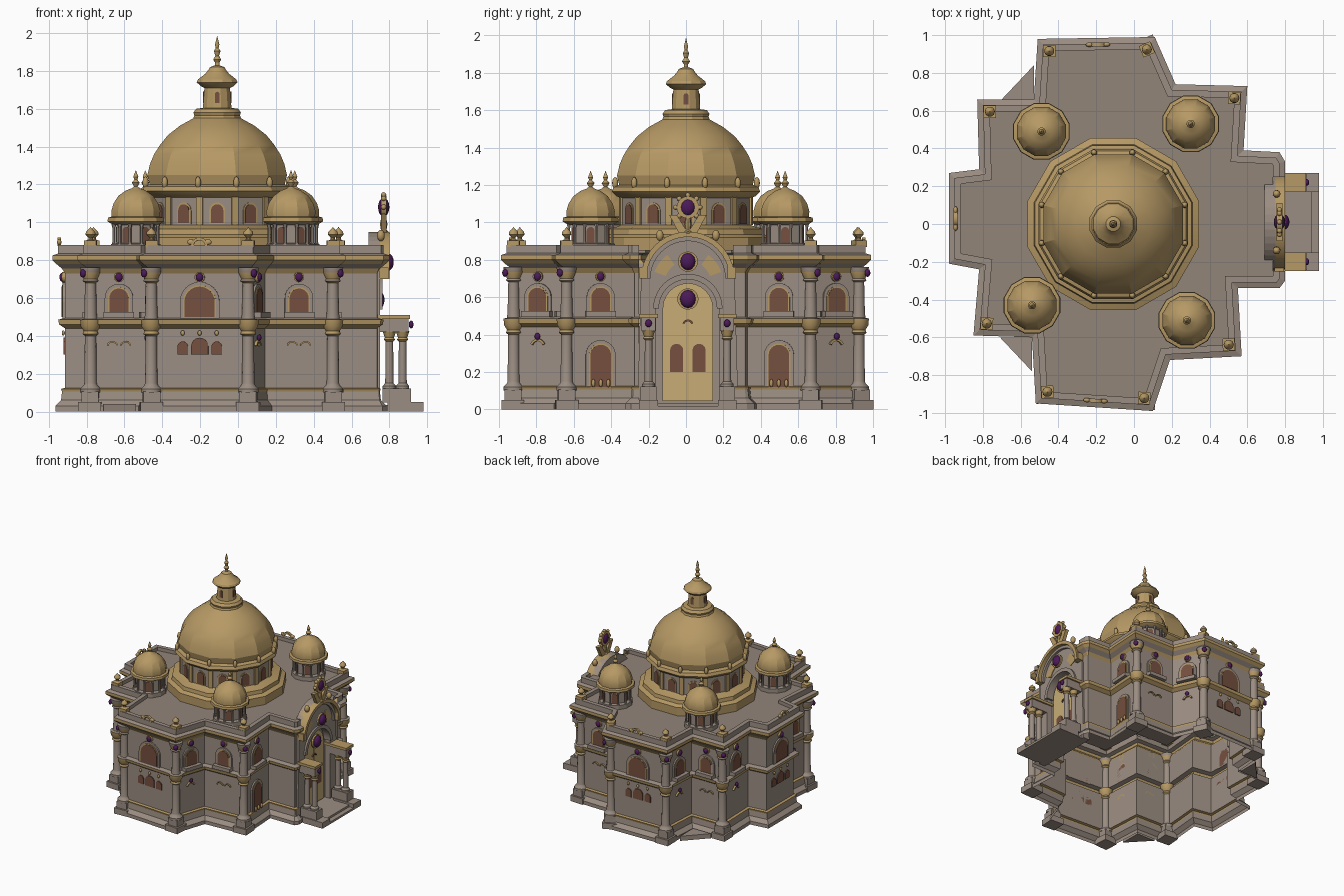
import bpy, bmesh, math
from mathutils import Matrix, Vector

cube = bpy.data.objects.get("Cube")
if cube:
    bpy.data.objects.remove(cube)


def material(name, rgb):
    m = bpy.data.materials.new(name)
    m.use_nodes = True
    m.diffuse_color = (*rgb, 1)
    m.node_tree.nodes["Principled BSDF"].inputs["Base Color"].default_value = (*rgb, 1)
    return m


STONE, GOLD, BROWN, PURPLE, ROOF, DOOR = MATS = [
    material("stone", (.33, .27, .225)), material("gold", (.47, .32, .13)),
    material("brown_glass", (.18, .08, .05)), material("purple_gem", (.075, .01, .1)),
    material("roof_stone", (.29, .235, .19)), material("door_gold", (.58, .42, .18))]


def finish(name, bm, mats, M=None, angle=0):
    me = bpy.data.meshes.new(name)
    bm.to_mesh(me)
    bm.free()
    for m in mats:
        me.materials.append(m)
    ob = bpy.data.objects.new(name, me)
    bpy.context.collection.objects.link(ob)
    if M:
        ob.matrix_world = M
    if angle:
        me.shade_smooth()
        bpy.context.view_layer.objects.active = ob
        bpy.ops.object.select_all(action='DESELECT')
        ob.select_set(True)
        bpy.ops.object.shade_smooth_by_angle(angle=math.radians(angle))
    return ob


def lathe(name, prof, loc, seg=16, mats=(GOLD,), index=None, turn=0, angle=35):
    """Revolve (radius, z) points; index gives a material per step."""
    bm = bmesh.new()
    rings = [[bm.verts.new((max(r, .0005) * math.cos(turn + k * math.tau / seg),
                            max(r, .0005) * math.sin(turn + k * math.tau / seg), z))
              for k in range(seg)] for r, z in prof]
    for i, (a, b) in enumerate(zip(rings, rings[1:])):
        for k in range(seg):
            j = (k + 1) % seg
            f = bm.faces.new((a[k], a[j], b[j], b[k]))
            f.material_index = index[i] if index else 0
    bm.faces.new(rings[-1])
    return finish(name, bm, mats, Matrix.Translation(loc), angle)


def frame(pos, n):
    """Wall frame: x along the wall, y up, z outward."""
    n = Vector((n[0], n[1], 0)).normalized()
    u = Vector((0, 0, 1)).cross(n)
    M = Matrix((u, (0, 0, 1), n)).transposed().to_4x4()
    M.translation = pos
    return M


def plate(name, pts, depth, mat, M, angle=0):
    bm = bmesh.new()
    f = bm.faces.new([bm.verts.new((x, y, 0)) for x, y in pts])
    ext = bmesh.ops.extrude_face_region(bm, geom=[f])["geom"]
    bmesh.ops.translate(bm, vec=(0, 0, depth), verts=[v for v in ext if isinstance(v, bmesh.types.BMVert)])
    bmesh.ops.recalc_face_normals(bm, faces=bm.faces)
    return finish(name, bm, [mat], M, angle)


def box(name, size, loc, mat, M=None):
    bm = bmesh.new()
    bmesh.ops.create_cube(bm, size=1)
    bmesh.ops.scale(bm, vec=size, verts=bm.verts)
    bmesh.ops.translate(bm, vec=loc, verts=bm.verts)
    return finish(name, bm, [mat], M)


def ball(name, size, loc, mat, M=None):
    bm = bmesh.new()
    bmesh.ops.create_uvsphere(bm, u_segments=12, v_segments=8, radius=1)
    bmesh.ops.scale(bm, vec=size, verts=bm.verts)
    bmesh.ops.translate(bm, vec=loc, verts=bm.verts)
    return finish(name, bm, [mat], M, 60)


def arc(r, cz, a0=0, a1=180, n=12):
    return [(r * math.cos(math.radians(a0 + (a1 - a0) * i / n)),
             cz + r * math.sin(math.radians(a0 + (a1 - a0) * i / n))) for i in range(n + 1)]


def arched(w, z0, z1):
    return [(-w / 2, z0), (w / 2, z0)] + arc(w / 2, z1 - w / 2)


def band(name, r0, r1, cz, depth, mat, M, a0=0, a1=180):
    plate(name, arc(r1, cz, a0, a1, 20) + arc(r0, cz, a0, a1, 20)[::-1], depth, mat, M, 40)


def gem(name, M, z, r, rim=True):
    ball(name, (r, r * 1.15, r * .7), (0, z, .015), PURPLE, M)
    if rim:
        band(name + "_rim", r * .8, r * 1.35, z, .015, GOLD, M, 0, 360)


# Cross-shaped plan, open at the portal
PLAN = [(.80, .25), (.80, .33), (.77, .38), (.58, .39), (.60, .73), (.22, .74), (.11, .99), (-.51, .98),
        (-.53, .66), (-.83, .66), (-.82, .29), (-.98, .27), (-.98, -.21), (-.82, -.24), (-.85, -.59),
        (-.54, -.60), (-.52, -.95), (.10, -.99), (.19, -.72), (.57, -.70), (.55, -.34), (.77, -.34),
        (.80, -.30), (.80, -.25)]
P = [Vector(p) for p in PLAN]


def normal(a, b):
    d = (b - a).normalized()
    return Vector((d.y, -d.x))


def offset(i, d):
    n1 = normal(P[i - 1], P[i]) if i else normal(P[0], P[1])
    n2 = normal(P[i], P[i + 1]) if i < len(P) - 1 else n1
    return P[i] + (n1 + n2) * d / (1 + n1.dot(n2))


# Walls with plinth, ledges, cornice and parapet: (offset, z, material)
WALL = [(-.015, 0, 0), (-.015, .03, 0), (-.045, .06, 0), (-.05, .105, 1), (-.045, .12, 1), (-.065, .125, 0),
        (-.065, .44, 1), (-.035, .46, 1), (-.03, .485, 0), (-.065, .495, 0), (-.065, .73, 1), (-.05, .755, 0),
        (-.02, .78, 1), (0, .80, 1), (0, .825, 0), (-.03, .835, 0), (-.03, .88, 0), (-.065, .88, 0), (-.065, .85, 0)]
bm = bmesh.new()
rows = [[bm.verts.new((*offset(i, d), z)) for i in range(len(P))] for d, z, m in WALL]
for a, b, w in zip(rows, rows[1:], WALL):
    for i in range(len(P) - 1):
        bm.faces.new((a[i], a[i + 1], b[i + 1], b[i])).material_index = w[2]
bm.faces.new(rows[-1]).material_index = 2
finish("walls", bm, [STONE, GOLD, ROOF])


# Windows and trim on each wall
def window(M, w, z0, z1, sill=True):
    plate("window_surround", arched(w + .05, z0 - .01, z1 + .025), .012, STONE, M)
    plate("window_frame", arched(w + .016, z0, z1 + .008), .016, GOLD, M)
    plate("window_pane", arched(w, z0, z1), .019, BROWN, M)
    if sill:
        box("window_sill", (w + .06, .03, .05), (0, z0 - .005, .025), STONE, M)


for i in range(2, len(P) - 3):
    a, b = offset(i, -.065), offset(i + 1, -.065)
    length = (P[i + 1] - P[i]).length
    if length < .25:
        continue
    n = normal(P[i], P[i + 1])
    M = frame((*((a + b) / 2), 0), n)
    gem("wall_gem", M, .71, .02)
    if length > .45:
        window(M, .16, .5, .66, False)
        for u, w, h in ((-.09, .055, .37), (0, .09, .39), (.09, .055, .37)):
            plate("lower_pane", [(x + u, z) for x, z in arched(w, .30, h)], .008, BROWN, M)
            ball("pane_finial", (.011, .014, .008), (u, .415, .008), GOLD, M)
        crest = frame((*((a + b) / 2 + n * .02), 0), n)
        band("parapet_crest", .03, .045, .875, .02, GOLD, crest)
        for s in (-1, 1):
            ball("crest_scroll", (.02, .015, .012), (s * .045, .895, .01), GOLD, crest)
    else:
        window(M, .1, .515, .65)
        if n.x > .95:
            window(M, .11, .12, .345, False)
            for u in (-.04, 0, .04):
                ball("window_baluster", (.01, .022, .01), (u, .14, .025), GOLD, M)
        elif abs(n.x) > .8:
            gem("lower_gem", M, .39, .016, False)
            band("lower_hood", .03, .042, .335, .015, GOLD, M, 20, 160)
        else:
            for u in (-.035, .035):
                band("lower_hood", .024, .032, .34, .012, GOLD, M @ Matrix.Translation((u, 0, 0)), 20, 160)

# Corner columns with gems and finials
COLUMN = [(.055, .10), (.055, .12), (.036, .14), (.033, .15), (.03, .40), (.042, .41), (.036, .425), (.052, .45),
          (.055, .485), (.036, .49), (.033, .52), (.029, .68), (.042, .69), (.036, .70), (.052, .735), (.055, .76)]
COLOURS = [0, 0, 0, 0, 1, 1, 1, 1, 0, 0, 0, 1, 0, 1, 0]
FINIAL = [(.03, .90), (.012, .91), (.012, .92), (.027, .935), (.024, .95), (.008, .965), (0, .975)]
for i in (4, 6, 7, 9, 14, 16, 17, 19):
    c = offset(i, -.065)
    n = (P[i] - c).normalized()
    M = frame((*c, 0), n)
    N = frame((*c, 0), normal(P[i - 1], P[i]))
    box("column_plinth", (.12, .05, .12), (0, .025, 0), STONE, N)
    box("column_pedestal", (.09, .06, .09), (0, .075, 0), STONE, N)
    lathe("column", COLUMN, (*c, 0), 14, (STONE, GOLD), COLOURS)
    gem("column_gem", frame((*(c + n * .04), 0), n), .73, .019, False)
    box("finial_block", (.065, .035, .065), (0, .885, 0), GOLD, N)
    lathe("finial", FINIAL, (*c, 0), 10)

# Low fillers in two inner corners
for s, x, y in ((1, -.53, .66), (-1, -.54, -.60)):
    plate("corner_step", [(x, y), (x - .17, y), (x, y + s * .18)], .04, STONE, Matrix.Identity(4))

# Main dome, drum and lantern
DOME = [(.47, .85), (.47, .92), (.435, .935), (.43, .965), (.385, .975), (.36, .985), (.36, 1.13), (.385, 1.14),
        (.41, 1.165), (.40, 1.19), (.37, 1.20), (.382, 1.25), (.367, 1.31), (.345, 1.36), (.312, 1.41), (.27, 1.46),
        (.205, 1.51), (.13, 1.55), (.125, 1.565), (.13, 1.58), (.115, 1.60), (.078, 1.605), (.07, 1.71),
        (.09, 1.72), (.112, 1.74), (.105, 1.755), (.065, 1.785), (.045, 1.81), (.04, 1.82), (.012, 1.83), (.012, 1.845),
        (.022, 1.86), (.01, 1.88), (.018, 1.905), (.008, 1.92), (.012, 1.94), (0, 1.985)]
CX = -.11
lathe("main_dome", DOME, (CX, 0, 0), 12, (GOLD, STONE), [int(i == 5) for i in range(len(DOME) - 1)],
      math.radians(15), 25)
for k in range(12):
    t = math.radians(30 * k)
    d = Vector((math.cos(t), math.sin(t)))
    M = frame((CX + d.x * .347, d.y * .347, 0), d)
    plate("drum_window_frame", arched(.085, .99, 1.105), .005, GOLD, M)
    plate("drum_window", arched(.065, .995, 1.095), .009, BROWN, M)
    e = Vector((math.cos(t + math.pi / 12), math.sin(t + math.pi / 12)))
    V = frame((CX + e.x * .357, e.y * .357, 0), e)
    box("drum_pilaster", (.035, .15, .02), (0, 1.06, 0), GOLD, V)
    ball("dome_bud", (.016, .032, .016), (0, 1.21, .035), GOLD, V)
    if k % 3 == 0:
        L = frame((CX + d.x * .066, d.y * .066, 0), d)
        plate("lantern_window", arched(.025, 1.63, 1.69), .009, BROWN, L)

# Corner cupolas
CUPOLA = [(.135, .85), (.135, .885), (.105, .89), (.105, .985), (.13, .99), (.155, 1.005), (.152, 1.025), (.132, 1.03),
          (.134, 1.06), (.122, 1.10), (.095, 1.14), (.055, 1.168), (.022, 1.18), (.01, 1.19), (.022, 1.21),
          (.008, 1.225), (.014, 1.24), (0, 1.275)]
for x, y in ((.30, .53), (.28, -.51), (-.49, .49), (-.54, -.43)):
    lathe("cupola", CUPOLA, (x, y, 0), 12, (GOLD, STONE), [int(i < 4) for i in range(17)], math.radians(15), 25)
    for k in range(12):
        t = math.radians(30 * k)
        d = Vector((math.cos(t), math.sin(t)))
        if k % 2 == 0:
            plate("cupola_opening", arched(.042, .892, .975), .004, BROWN, frame((x + d.x * .101, y + d.y * .101, 0), d))
        q = (x + .12 * math.cos(t + math.pi / 12), y + .12 * math.sin(t + math.pi / 12), 0)
        lathe("cupola_post", [(.012, .88), (.008, .895), (.008, .97), (.014, .995)], q, 6, (STONE,))

# Portal wall with an arched niche and door
F = frame((.69, .01, 0), (1, 0))
niche = [(.17, 0)] + arc(.17, .54, n=16) + [(-.17, 0)]
plate("portal_wall", [(.27, 0)] + arc(.25, .70, n=20) + [(-.27, 0)] + niche[::-1], .06, STONE, F)
plate("niche_back", arched(.36, 0, .72), .01, STONE, F)
plate("door", arched(.27, .045, .675), .025, DOOR, F)
box("door_seam", (.006, .48, .004), (0, .29, .027), GOLD, F)
for s in (-1, 1):
    plate("door_panel", [(x + s * .06, z) for x, z in arched(.07, .20, .35)], .03, BROWN, F)
band("door_hood", .02, .03, .45, .035, BROWN, F, 20, 160)
gem("door_gem", F @ Matrix.Translation((0, 0, .04)), .59, .042)
band("niche_moulding", .155, .185, .54, .075, STONE, F)
band("arch_inner", .20, .222, .70, .08, STONE, F)
band("arch_cornice", .222, .25, .70, .11, GOLD, F)
for a0 in (20, 125):
    band("arch_gold_inlay", .125, .19, .67, .066, GOLD, F, a0, a0 + 35)
gem("arch_gem", F @ Matrix.Translation((0, 0, .09)), .79, .04)
for s in (-1, 1):
    box("arch_corbel", (.045, .06, .05), (s * .235, .73, .08), GOLD, F)

# Crowning jewel on the portal
C = F @ Matrix.Translation((0, 0, .065))
band("jewel_frame", .035, .06, 1.08, .03, GOLD, C, 0, 360)
gem("crown_jewel", C, 1.08, .043, False)
for k in range(8):
    t = k * math.pi / 4
    ball("jewel_bead", (.014, .014, .014), (.065 * math.cos(t), 1.08 + .065 * math.sin(t), .015), GOLD, C)
lathe("jewel_stem", [(.035, .94), (.015, .96), (.02, .99), (.012, 1.03)], (.77, .01, 0), 8)
for s in (-1, 1):
    plate("jewel_bracket", [(0, .945), (s * .05, .945), (s * .10, 1.04), (s * .06, 1.04)], .03, GOLD, C)
    ball("arch_urn", (.02, .03, .02), (s * .15, .93, 0), GOLD, C)

# Portico: steps, paired columns and entablature blocks
box("portal_floor", (.25, .50, .035), (.815, .01, .0175), STONE)
box("portal_step", (.10, .34, .018), (.93, .01, .009), STONE)
SMALL = [(.035, .12), (.035, .135), (.022, .15), (.02, .37), (.03, .38), (.024, .39), (.036, .425)]
for y in (-.20, .22):
    box("portico_plinth", (.19, .10, .05), (.885, y, .025), STONE)
    box("portico_pedestal", (.15, .085, .075), (.84, y, .085), STONE)
    for x in (.80, .87):
        lathe("portico_column", SMALL, (x, y, 0), 12, (STONE, GOLD), [0, 0, 0, 1, 1, 1])
    box("portico_beam", (.19, .075, .07), (.805, y, .455), STONE)
    box("portico_cap", (.22, .10, .022), (.80, y, .50), GOLD)
    gem("portico_gem", frame((.90, y, 0), (1, 0)), .46, .018, False)
